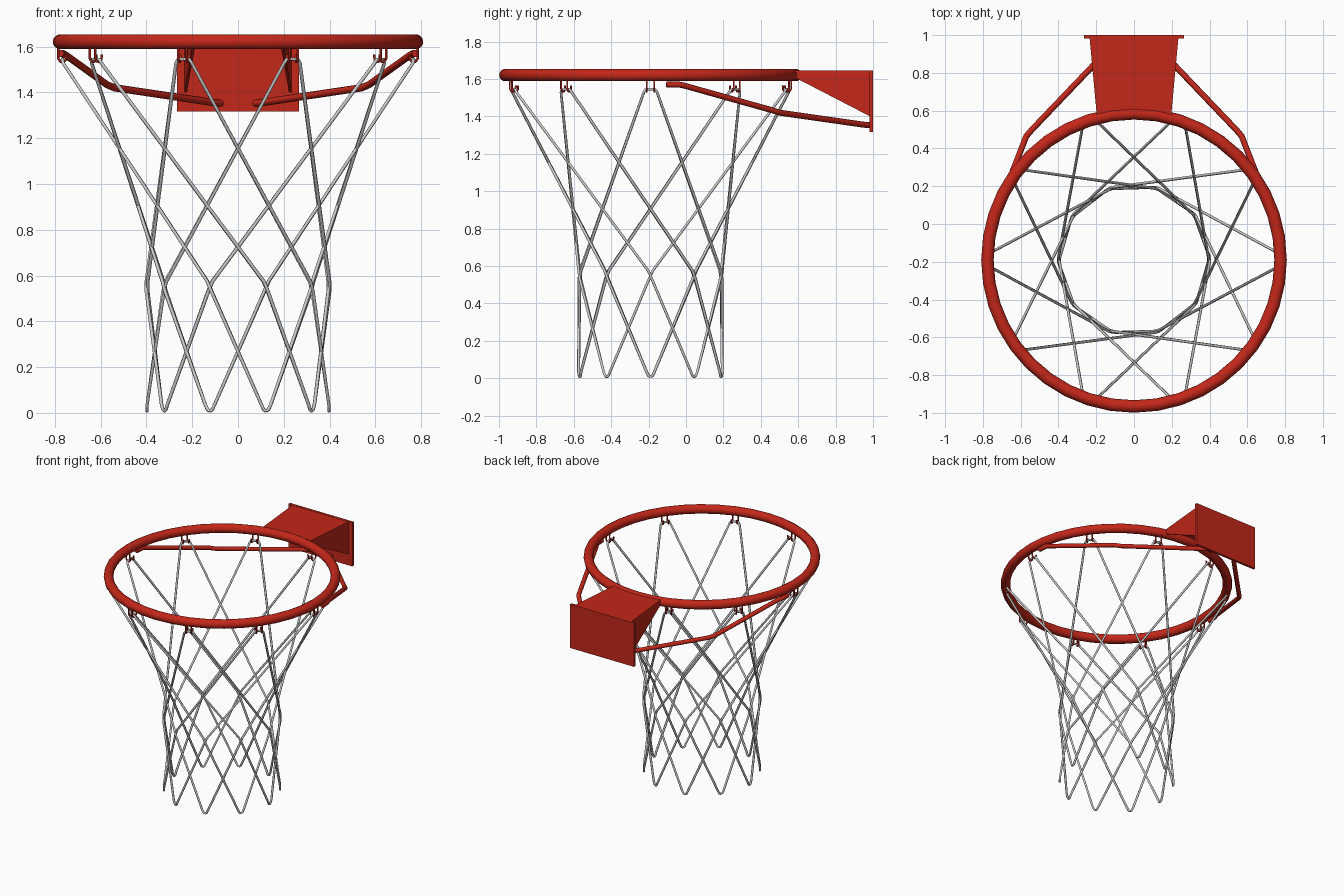
import bpy, bmesh
from math import cos, sin, radians

if "Cube" in bpy.data.objects:
    bpy.data.objects.remove(bpy.data.objects["Cube"])

CY = -0.19          # rim centre in y
RIM_Z = 1.621

red = bpy.data.materials.new("red_paint")
red.diffuse_color = (0.55, 0.02, 0.01, 1)
red.use_nodes = True
red.node_tree.nodes["Principled BSDF"].inputs["Base Color"].default_value = red.diffuse_color


def finish(ob, mat=None, angle=40):
    bpy.ops.object.select_all(action='DESELECT')
    ob.select_set(True)
    bpy.context.view_layer.objects.active = ob
    if ob.type == 'CURVE':
        bpy.ops.object.convert(target='MESH')
        ob = bpy.context.view_layer.objects.active
    if mat:
        ob.data.materials.append(mat)
    bpy.ops.object.shade_smooth_by_angle(angle=radians(angle))
    return ob


def tubes(name, paths, radius, res, mat=None):
    cu = bpy.data.curves.new(name, 'CURVE')
    cu.dimensions = '3D'
    cu.bevel_depth = radius
    cu.bevel_resolution = res
    cu.use_fill_caps = True
    for path in paths:
        sp = cu.splines.new('POLY')
        sp.points.add(len(path) - 1)
        for p, co in zip(sp.points, path):
            p.co = (*co, 1)
    ob = bpy.data.objects.new(name, cu)
    bpy.context.collection.objects.link(ob)
    return finish(ob, mat, 65)


def mesh(name, verts, faces, mat):
    me = bpy.data.meshes.new(name)
    me.from_pydata(verts, [], faces)
    bm = bmesh.new()
    bm.from_mesh(me)
    bmesh.ops.recalc_face_normals(bm, faces=bm.faces)
    bm.to_mesh(me)
    bm.free()
    ob = bpy.data.objects.new(name, me)
    bpy.context.collection.objects.link(ob)
    me.materials.append(mat)
    return ob


def polar(k, r, t, z):
    """Point at station k (36 degree steps), radius r, tangential shift t."""
    a = radians(36 * k)
    return (r * cos(a) - t * sin(a), CY + r * sin(a) + t * cos(a), z)


# Rim
bpy.ops.mesh.primitive_torus_add(major_radius=0.776, minor_radius=0.033, major_segments=40,
                                 minor_segments=14, location=(0, CY, RIM_Z))
rim = bpy.context.object
rim.name = "rim"
finish(rim, red, 60)

# Back plate
bpy.ops.mesh.primitive_cube_add(size=1, location=(0, 0.991, 1.482))
plate = bpy.context.object
plate.name = "back_plate"
plate.scale = (0.532, 0.018, 0.33)
plate.data.materials.append(red)

# Bracket: folded sheet, top and two tapering sides, open below
v = []
for s in (-1, 1):
    v += [(s * 0.197, 0.575, 1.645), (s * 0.235, 0.985, 1.645),
          (s * 0.235, 0.985, 1.40), (s * 0.197, 0.575, 1.612)]
bracket = mesh("bracket", v, [(0, 4, 5, 1), (0, 1, 2, 3), (4, 7, 6, 5)], red)
sol = bracket.modifiers.new("thickness", 'SOLIDIFY')
sol.thickness = 0.012
sol.offset = -1

# Bent side braces
brace = [(0.075, 0.99, 1.352), (0.11, 0.95, 1.356), (0.54, 0.50, 1.42), (0.57, 0.465, 1.432),
         (0.755, -0.01, 1.565), (0.77, -0.035, 1.57), (0.775, -0.105, 1.57)]
tubes("side_braces", [[(s * x, y, z) for x, y, z in brace] for s in (-1, 1)], 0.016, 2, red)

# Net hooks: a pair of small J shapes at each station
hook = [(0.785, 1.60), (0.785, 1.548), (0.776, 1.534), (0.762, 1.532),
        (0.752, 1.543), (0.750, 1.565)]
tubes("net_hooks", [[polar(k, r, t, z) for r, z in hook]
                    for k in range(10) for t in (-0.02, 0.02)], 0.0055, 1, red)

# Net: each strand drops two stations to a crossing, then one more to a bottom loop
strands = []
for k in range(10):
    for s in (-1, 1):
        o = 0.003 * s
        strands.append([
            polar(k, 0.767, 0, 1.545), polar(k, 0.767, 0.026 * s, 1.544),
            polar(k, 0.764, 0.036 * s, 1.528),
            polar(k + 2 * s, 0.397 + o, -0.012 * s, 0.575),
            polar(k + 2 * s, 0.397 + o, 0.008 * s, 0.53),
            polar(k + 3 * s, 0.397, -0.021 * s, 0.035),
            polar(k + 3 * s, 0.397, -0.011 * s, 0.014),
            polar(k + 3 * s, 0.397, 0, 0.008)])
tubes("net", strands, 0.0078, 1)
